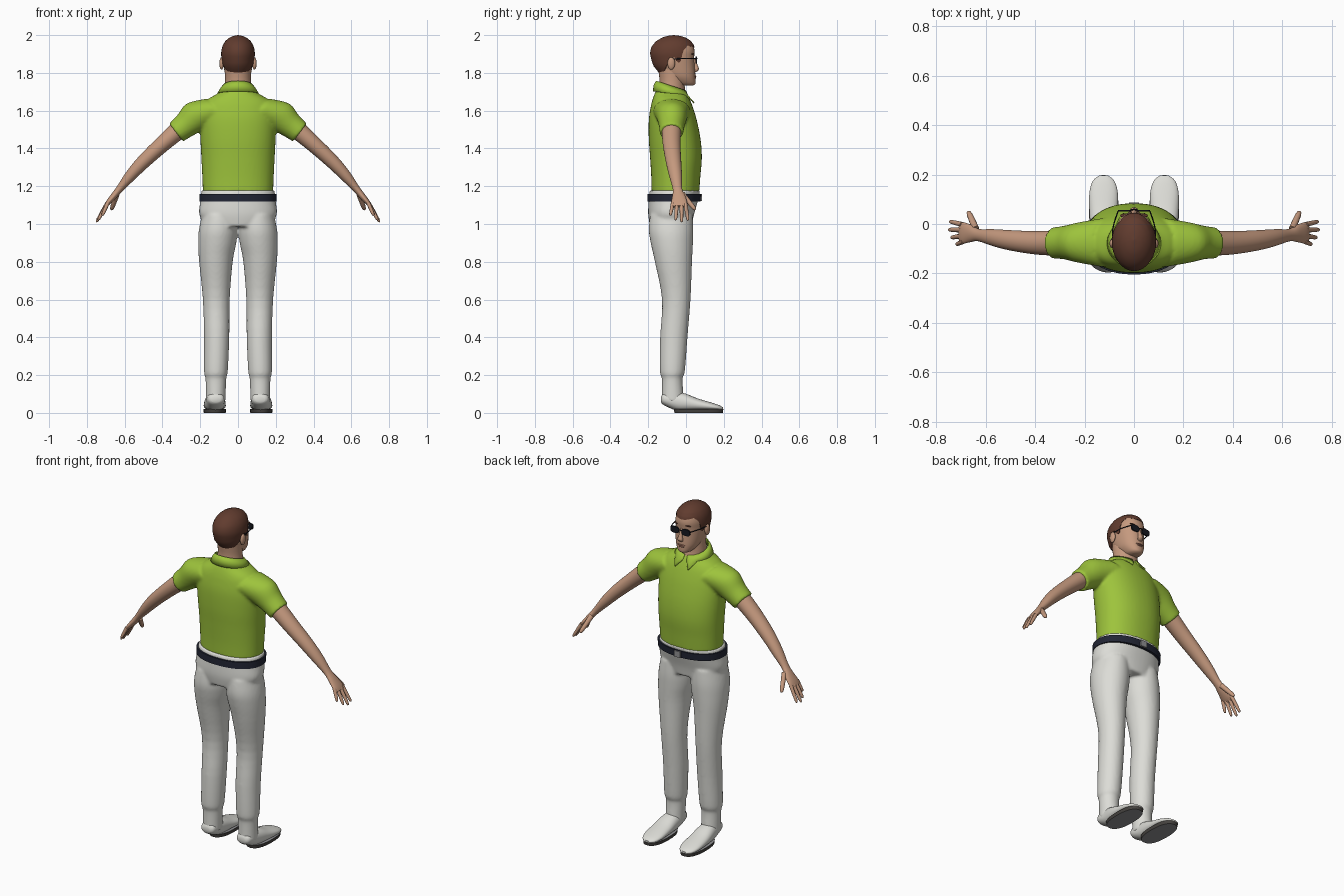
import bpy, bmesh, math
from mathutils import Vector, Matrix

if "Cube" in bpy.data.objects:
    bpy.data.objects.remove(bpy.data.objects["Cube"])

X, Y, Z = Vector((1, 0, 0)), Vector((0, 1, 0)), Vector((0, 0, 1))


def material(name, rgb):
    m = bpy.data.materials.new(name)
    m.diffuse_color = (*rgb, 1)
    m.use_nodes = True
    m.node_tree.nodes["Principled BSDF"].inputs["Base Color"].default_value = m.diffuse_color
    return m


GREEN = material("shirt green", (0.34, 0.55, 0.045))
WHITE = material("trouser white", (0.72, 0.72, 0.68))
SKIN = material("skin", (0.56, 0.32, 0.21))
HAIR = material("hair brown", (0.12, 0.045, 0.028))
NAVY = material("belt navy", (0.016, 0.019, 0.035))
BLACK = material("lens black", (0.008, 0.009, 0.014))
GREY = material("buckle grey", (0.28, 0.28, 0.29))
DARK = material("sole dark", (0.06, 0.055, 0.05))
LIP = material("lip pink", (0.38, 0.17, 0.12))


def finish(name, bm, *mats, angle=50, remesh=0):
    bmesh.ops.recalc_face_normals(bm, faces=bm.faces)
    me = bpy.data.meshes.new(name)
    bm.to_mesh(me)
    bm.free()
    for m in mats:
        me.materials.append(m)
    for p in me.polygons:
        p.use_smooth = True
    me.set_sharp_from_angle(angle=math.radians(angle))
    ob = bpy.data.objects.new(name, me)
    bpy.context.collection.objects.link(ob)
    if remesh:  # fuse overlapping volumes into one soft skin
        r = ob.modifiers.new("fuse", 'REMESH')
        r.mode, r.voxel_size, r.use_smooth_shade = 'VOXEL', remesh, True
        s = ob.modifiers.new("soften", 'SMOOTH')
        s.factor, s.iterations = 0.5, 6
    return ob


def loft(bm, secs, axis=Z, u=X, side=1, n=32, p=2.0, steps=4):
    """Sections (x, y, z, ru, rv) skinned with a smooth spline; side=-1 mirrors."""
    axis = Vector(axis).normalized()
    v = axis.cross(u)
    pts = [Vector(s) for s in secs]
    ext = [pts[0]] + pts + [pts[-1]]
    rows = []
    for i in range(len(pts) - 1):
        a, b, c, d = ext[i:i + 4]
        for k in range(steps):
            t = k / steps
            rows.append(0.5 * (2 * b + (c - a) * t + (2 * a - 5 * b + 4 * c - d) * t * t
                               + (3 * b - a - 3 * c + d) * t ** 3))
    rows.append(pts[-1])
    rings = []
    for r in rows:
        ring = []
        for k in range(n):
            a = 2 * math.pi * k / n
            c, s = math.cos(a), math.sin(a)
            co = Vector(r[:3]) + u * (r[3] * math.copysign(abs(c) ** (2 / p), c)) \
                + v * (r[4] * math.copysign(abs(s) ** (2 / p), s))
            ring.append(bm.verts.new((co.x * side, co.y, co.z)))
        rings.append(ring)
    for a, b in zip(rings, rings[1:]):
        for k in range(n):
            bm.faces.new((a[k], a[(k + 1) % n], b[(k + 1) % n], b[k]))
    bm.faces.new(rings[0][::-1])
    bm.faces.new(rings[-1])


def slabs(rows, x=0):
    """(z, back y, front y, half width) rows into loft sections."""
    return [(x, (b + f) / 2, z, w, (f - b) / 2) for z, b, f, w in rows]


def ball(bm, c, r):
    bmesh.ops.create_uvsphere(bm, u_segments=20, v_segments=12, radius=1,
                              matrix=Matrix.Translation(c) @ Matrix.Diagonal((*r, 1)))


# trousers: two legs and the hips
bm = bmesh.new()
leg = [(.06, -.128, -.01, .118, .052), (.18, -.128, -.018, .117, .055), (.22, -.138, -.006, .117, .063),
       (.4, -.137, .008, .113, .067), (.6, -.127, .024, .115, .071), (.8, -.165, .032, .117, .089),
       (.9, -.187, .037, .11, .101), (.97, -.197, .039, .105, .102), (1.05, -.19, .035, .1, .09)]
for s in (1, -1):
    loft(bm, [(x, (b + f) / 2, z, w, (f - b) / 2) for z, b, f, x, w in leg], side=s)
loft(bm, slabs([(.985, -.19, .03, .17), (1.05, -.2, .042, .205), (1.12, -.198, .062, .2),
                (1.178, -.192, .075, .193)]), n=48, p=2.2)
finish("trousers", bm, WHITE, remesh=.008)

# belt and buckle
bm = bmesh.new()
loft(bm, slabs([(1.12, -.204, .076, .204), (1.16, -.204, .08, .204)]), n=64, p=2.2, steps=1)
finish("belt", bm, NAVY)
bm = bmesh.new()
bmesh.ops.create_cube(bm, size=1, matrix=Matrix.Translation((0, .078, 1.14)) @ Matrix.Diagonal((.042, .016, .036, 1)))
finish("buckle", bm, GREY, angle=30)

# shoes and soles
bm, sole = bmesh.new(), bmesh.new()
for s in (1, -1):
    loft(bm, [(.118, -.132, .07, .025, .015), (.118, -.115, .073, .044, .033), (.12, -.05, .062, .05, .05),
              (.122, 0, .055, .055, .046), (.123, .06, .044, .058, .033), (.123, .13, .034, .057, .022),
              (.123, .175, .027, .043, .014), (.123, .196, .023, .018, .006)], axis=Y, side=s, p=2.2)
    loft(sole, [(.123, .067, 0, .058, .128), (.123, .067, .02, .06, .131)], side=s, n=40, p=2.4, steps=1)
finish("shoes", bm, WHITE)
for f in sole.faces:
    f.normal_update()
    f.material_index = int(abs(f.normal.z) > .5)
finish("soles", sole, DARK, GREY, angle=30)

# shirt body with short sleeves
bm = bmesh.new()
loft(bm, slabs([(1.166, -.182, .07, .186), (1.25, -.184, .076, .189), (1.35, -.19, .084, .194),
                (1.45, -.197, .077, .199), (1.55, -.197, .057, .2), (1.62, -.187, .036, .19),
                (1.66, -.177, .02, .16), (1.69, -.166, .005, .11), (1.712, -.155, -.01, .085)]), n=48, p=2.2)
for s in (1, -1):
    loft(bm, [(.12, -.075, 1.6, .1, .08), (.22, -.075, 1.57, .082, .085), (.28, -.075, 1.522, .068, .068),
              (.328, -.077, 1.484, .063, .06)], axis=(.79, 0, -.61), u=Y, side=s)
finish("shirt", bm, GREEN, remesh=.008)

# folded collar, open at the front with pointed flaps
bm = bmesh.new()
N = 40
rows = []
for i in range(N + 1):
    t = -1 + 2 * i / N
    a = t * (math.pi - .12)           # 0 is the back of the neck
    front = (1 - math.cos(a)) / 2
    flap = max(0, 1 - (1 - abs(t)) / .2)
    sx, cy = math.sin(a), -math.cos(a)
    top = (.078 * sx, -.079 + .077 * cy, 1.757 - .052 * front)
    mid = (.093 * sx, -.079 + .089 * cy, 1.735 - .045 * front - .012 * flap)
    low = ((.107 * sx) + math.copysign(.03, t) * flap, -.077 + .096 * cy + .025 * flap,
           1.702 - .022 * front - .04 * flap)
    rows.append([bm.verts.new(p) for p in (top, mid, low)])
for a, b in zip(rows, rows[1:]):
    for k in range(2):
        bm.faces.new((a[k], b[k], b[k + 1], a[k + 1]))
sol = finish("collar", bm, GREEN).modifiers.new("thickness", 'SOLIDIFY')
sol.thickness, sol.offset = .006, 0

# arms with hands
bm = bmesh.new()
fingers = [((.69, -.07, 1.11), (.718, -.083, 1.045)), ((.695, -.048, 1.105), (.74, -.055, 1.02)),
           ((.697, -.024, 1.103), (.75, -.023, 1.01)), ((.695, -.002, 1.105), (.745, .01, 1.018)),
           ((.64, -.02, 1.16), (.67, .05, 1.075))]
for s in (1, -1):
    loft(bm, [(.3, -.077, 1.51, .052, .05), (.4, -.076, 1.423, .047, .043), (.5, -.066, 1.33, .041, .037),
              (.57, -.055, 1.255, .034, .03), (.628, -.045, 1.185, .025, .019), (.66, -.038, 1.145, .035, .017),
              (.69, -.036, 1.11, .043, .013), (.705, -.036, 1.092, .036, .008)],
         axis=(.72, 0, -.69), u=Y, side=s)
    for i, (a, b) in enumerate(fingers):
        a, b = Vector(a), Vector(b)
        r = .013 if i == 4 else .0095
        d = b - a
        u = (Y - d.normalized() * Y.dot(d.normalized())).normalized()
        loft(bm, [(*(a + d * t), r * k, r * k) for t, k in ((0, 1.1), (.5, 1), (.85, .85), (.97, .55), (1, .15))],
             axis=d, u=u, side=s, n=12, steps=2)
finish("arms", bm, SKIN)

# neck, head, nose and ears
bm = bmesh.new()
loft(bm, slabs([(1.66, -.13, .015, .06), (1.71, -.145, -.004, .07), (1.76, -.14, -.008, .068),
                (1.84, -.15, -.01, .068)]))
loft(bm, slabs([(1.732, -.015, .035, .02), (1.742, -.06, .049, .04), (1.77, -.1, .05, .06), (1.8, -.13, .049, .07),
                (1.85, -.165, .045, .078), (1.88, -.172, .043, .08), (1.92, -.165, .045, .078),
                (1.96, -.14, .028, .062), (1.982, -.1, -.02, .03)]), p=2.2)
loft(bm, [(0, .038, 1.88, .008, .008), (0, .051, 1.84, .011, .011), (0, .055, 1.82, .016, .013),
          (0, .05, 1.808, .014, .009), (0, .044, 1.802, .006, .004)], n=16)
for s in (1, -1):
    ball(bm, (s * .087, -.078, 1.85), (.012, .02, .033))
finish("head", bm, SKIN)

bm = bmesh.new()
ball(bm, (0, .045, 1.782), (.024, .01, .005))
ball(bm, (0, .044, 1.774), (.02, .01, .005))
finish("lips", bm, LIP)

# hair cap: columns run from the crown down to the hairline
shape = [(1.79, -.135, .03, .066), (1.84, -.175, .045, .083), (1.9, -.191, .049, .09), (1.93, -.186, .047, .086),
         (1.95, -.175, .04, .079), (1.97, -.155, .025, .066), (1.985, -.13, .002, .048),
         (1.995, -.105, -.025, .027), (2.0, -.067, -.063, .002)]
line = [(-1, 1.797), (-.6, 1.81), (-.25, 1.85), (0, 1.883), (.12, 1.88), (.2, 1.85), (.34, 1.86),
        (.48, 1.92), (.7, 1.945), (1, 1.935)]


def lerp(table, t):
    for a, b in zip(table, table[1:]):
        if t <= b[0]:
            f = max(0, (t - a[0]) / (b[0] - a[0]))
            return [p + (q - p) * f for p, q in zip(a[1:], b[1:])]
    return table[-1][1:]


bm = bmesh.new()
cols = []
for i in range(72):
    a = 2 * math.pi * i / 72
    z0 = lerp(line, math.cos(a))[0]
    col = []
    for k in range(18):
        z = z0 + (2 - z0) * math.sin(k / 17 * math.pi / 2) if k else z0
        b, f, w = lerp(shape, z)
        col.append(bm.verts.new((w * math.sin(a), (b + f) / 2 + (f - b) / 2 * math.cos(a), z)))
    b, f, w = lerp(shape, z0)         # rim tucked under the edge
    col.insert(0, bm.verts.new((.8 * w * math.sin(a), (b + f) / 2 + .4 * (f - b) * math.cos(a), z0 + .004)))
    cols.append(col)
for i, a in enumerate(cols):
    b = cols[(i + 1) % 72]
    for k in range(18):
        bm.faces.new((a[k], b[k], b[k + 1], a[k + 1]))
bm.faces.new([c[-1] for c in cols])
for s in (1, -1):                     # eyebrows
    ball(bm, (s * .034, .034, 1.9), (.022, .008, .004))
finish("hair", bm, HAIR)

# sunglasses: lenses, bridge and side arms
bm = bmesh.new()
for s in (1, -1):
    loft(bm, [(.037, .05, 1.868, .027, .019), (.037, .057, 1.868, .027, .019)], axis=Y, side=s, p=3, steps=1)
    loft(bm, [(.064, .053, 1.876, .003, .003), (.084, -.01, 1.876, .0025, .003), (.088, -.075, 1.873, .0025, .003)],
         axis=Y, side=s, n=8)
loft(bm, [(-.014, .056, 1.873, .003, .003), (0, .059, 1.876, .003, .003), (.014, .056, 1.873, .003, .003)],
     axis=X, u=Y, n=8)
finish("sunglasses", bm, BLACK, angle=40)
